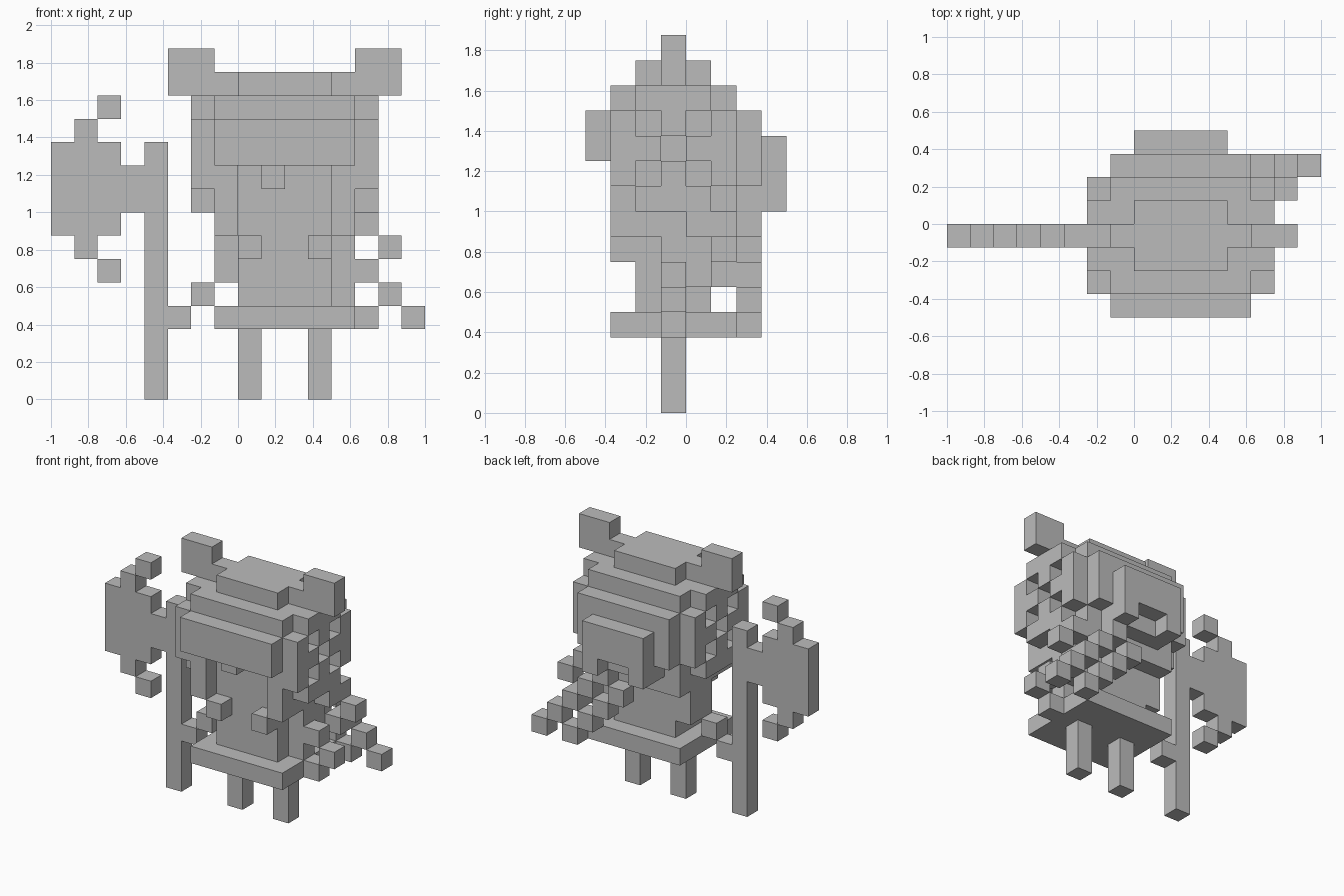
import bpy
import bmesh
from mathutils import Matrix, Vector

if "Cube" in bpy.data.objects:
    bpy.data.objects.remove(bpy.data.objects["Cube"], do_unlink=True)

UNIT = 0.125

stone = bpy.data.materials.new("plain grey")
stone.use_nodes = True
GREY = (0.5, 0.5, 0.5, 1.0)
stone.diffuse_color = GREY
stone.node_tree.nodes["Principled BSDF"].inputs["Base Color"].default_value = GREY


def part(name, *boxes):
    """Object made of blocks; each block is (x range, y range, z range) in grid steps."""
    bm = bmesh.new()
    for box in boxes:
        low = Vector([r[0] for r in box]) * UNIT
        high = Vector([r[1] for r in box]) * UNIT
        mat = Matrix.Translation((low + high) / 2) @ Matrix.Diagonal((*(high - low), 1))
        bmesh.ops.create_cube(bm, size=1, matrix=mat)
    mesh = bpy.data.meshes.new(name)
    bm.to_mesh(mesh)
    bm.free()
    mesh.materials.append(stone)
    obj = bpy.data.objects.new(name, mesh)
    bpy.context.collection.objects.link(obj)


def cell(x, y, z):
    return ((x, x + 1), (y, y + 1), (z, z + 1))


def both(xr, yr, zr):
    """A block and its twin across the body's middle."""
    return [(xr, yr, zr), ((4 - xr[1], 4 - xr[0]), yr, zr)]


MID = (-1, 0)

# Legs, skirt and body
part("legs", *both((0, 1), MID, (0, 3)))
part("skirt", ((-1, 5), (-3, 2), (3, 4)))
part("body", ((0, 4), (-2, 1), (4, 7)))
part("chest_studs", *both((0, 1), (-3, -2), (6, 7)))

# Arms and hands
part("arms", *both((-1, 0), (-1, 1), (5, 7)))
part("right_hand", cell(-2, -1, 4), cell(-3, -1, 3))
part("left_hand", *[cell(x, -1, z) for x, z in ((4, 4), (5, 5), (6, 4), (5, 3))])

# Head and the stepped cap
part("head", ((-1, 5), (-2, 2), (7, 12)))
part("cap_middle", ((-1, 5), (-3, 2), (12, 13)), ((-2, 6), (-2, 1), (12, 13)))
part("cap_top", ((0, 4), (-2, 1), (13, 14)), ((-1, 5), MID, (13, 14)))
part("horns", *both((-3, -1), MID, (13, 15)))
part("nose", cell(1, -3, 9))

# Fringe and hair locks
part("fringe", ((-1, 5), (-4, -3), (10, 12)), ((-1, 5), (-3, -2), (10, 12)))
part("front_locks", *both((-1, 0), (-3, -2), (7, 10)))

# Side hair with a crossed pattern of openings
openings = {(-2, 11), (0, 11), (-1, 10), (-2, 9), (0, 9)}
side = [cell(x, y, z) for x in (-2, 5) for y in range(-3, 2)
        for z in range(9, 12) if (y, z) not in openings]
part("side_hair", *side, *both((-2, -1), (-2, 1), (8, 9)), cell(5, 0, 7))

# Back hair
part("back_hair", ((-1, 5), (2, 3), (9, 12)), ((0, 4), (2, 3), (8, 9)))
part("back_bun", ((0, 4), (3, 4), (9, 11)), *both((0, 1), (3, 4), (8, 9)))

# Diagonal bundle carried on the back
part("back_bundle", *[cell(x, 2, 10 - x) for x in range(3, 8)],
     *[cell(x, 2, 8 - x) for x in range(2, 6)])
part("bundle_tip", *[cell(x, 1, z) for x, z in ((5, 7), (6, 6), (5, 5))])

# Axe
part("axe_handle", ((-4, -3), MID, (0, 11)))
part("axe_blade", ((-8, -5), MID, (7, 11)), ((-5, -4), MID, (8, 10)),
     cell(-7, -1, 11), cell(-6, -1, 12), cell(-7, -1, 6), cell(-6, -1, 5))
